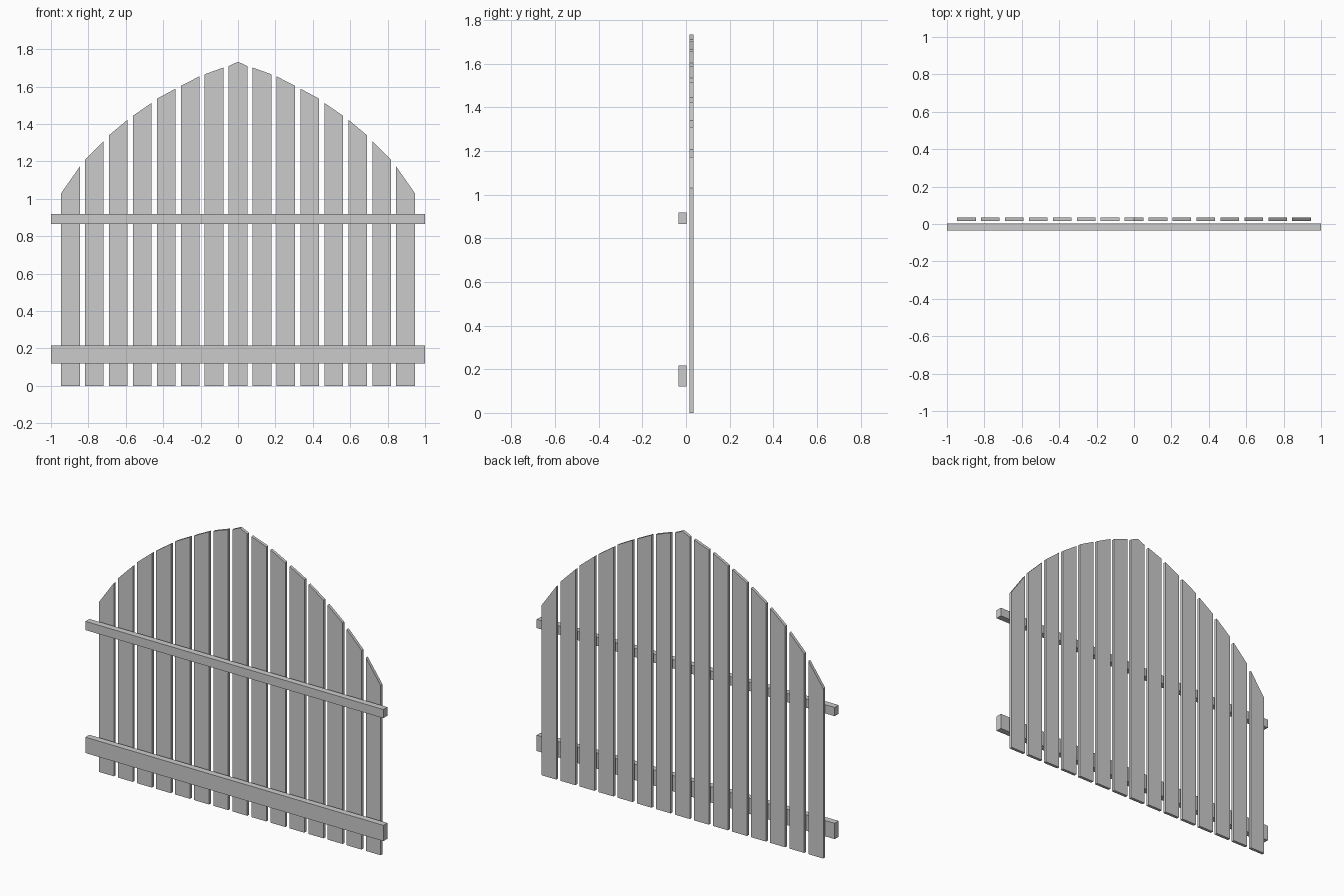
import bpy, bmesh

if "Cube" in bpy.data.objects:
    bpy.data.objects.remove(bpy.data.objects["Cube"])

PITCH = 0.128
HALF_W = 0.05
Y_FRONT, Y_BACK = 0.017, 0.035

# (inner, outer) top heights of the pickets, from the middle outwards
TOPS = [(1.733, 1.71), (1.702, 1.666), (1.655, 1.604), (1.589, 1.535),
        (1.513, 1.444), (1.423, 1.34), (1.31, 1.208), (1.172, 1.03)]


def extrude_profile(name, profile, y0, y1):
    """Extrude an x-z outline from y0 to y1."""
    bm = bmesh.new()
    face = bm.faces.new([bm.verts.new((x, y0, z)) for x, z in profile])
    ext = bmesh.ops.extrude_face_region(bm, geom=[face])
    moved = [v for v in ext["geom"] if isinstance(v, bmesh.types.BMVert)]
    bmesh.ops.translate(bm, verts=moved, vec=(0, y1 - y0, 0))
    bmesh.ops.recalc_face_normals(bm, faces=bm.faces)
    mesh = bpy.data.meshes.new(name)
    bm.to_mesh(mesh)
    bm.free()
    obj = bpy.data.objects.new(name, mesh)
    bpy.context.collection.objects.link(obj)
    return obj


# Middle picket with a pointed top
peak, shoulder = TOPS[0]
extrude_profile("picket_middle",
                [(-HALF_W, 0), (HALF_W, 0), (HALF_W, shoulder),
                 (0, peak), (-HALF_W, shoulder)], Y_FRONT, Y_BACK)

# Slanted pickets on both sides
for i, (inner, outer) in enumerate(TOPS[1:], 1):
    a, b = i * PITCH - HALF_W, i * PITCH + HALF_W
    for side, s in (("right", 1), ("left", -1)):
        extrude_profile(f"picket_{side}_{i}",
                        [(s * a, 0), (s * b, 0), (s * b, outer), (s * a, inner)],
                        Y_FRONT, Y_BACK)

# Horizontal rails in front
for name, z0, z1 in (("lower_rail", 0.12, 0.216), ("upper_rail", 0.866, 0.919)):
    extrude_profile(name, [(-1, z0), (1, z0), (1, z1), (-1, z1)], -0.035, 0.003)
